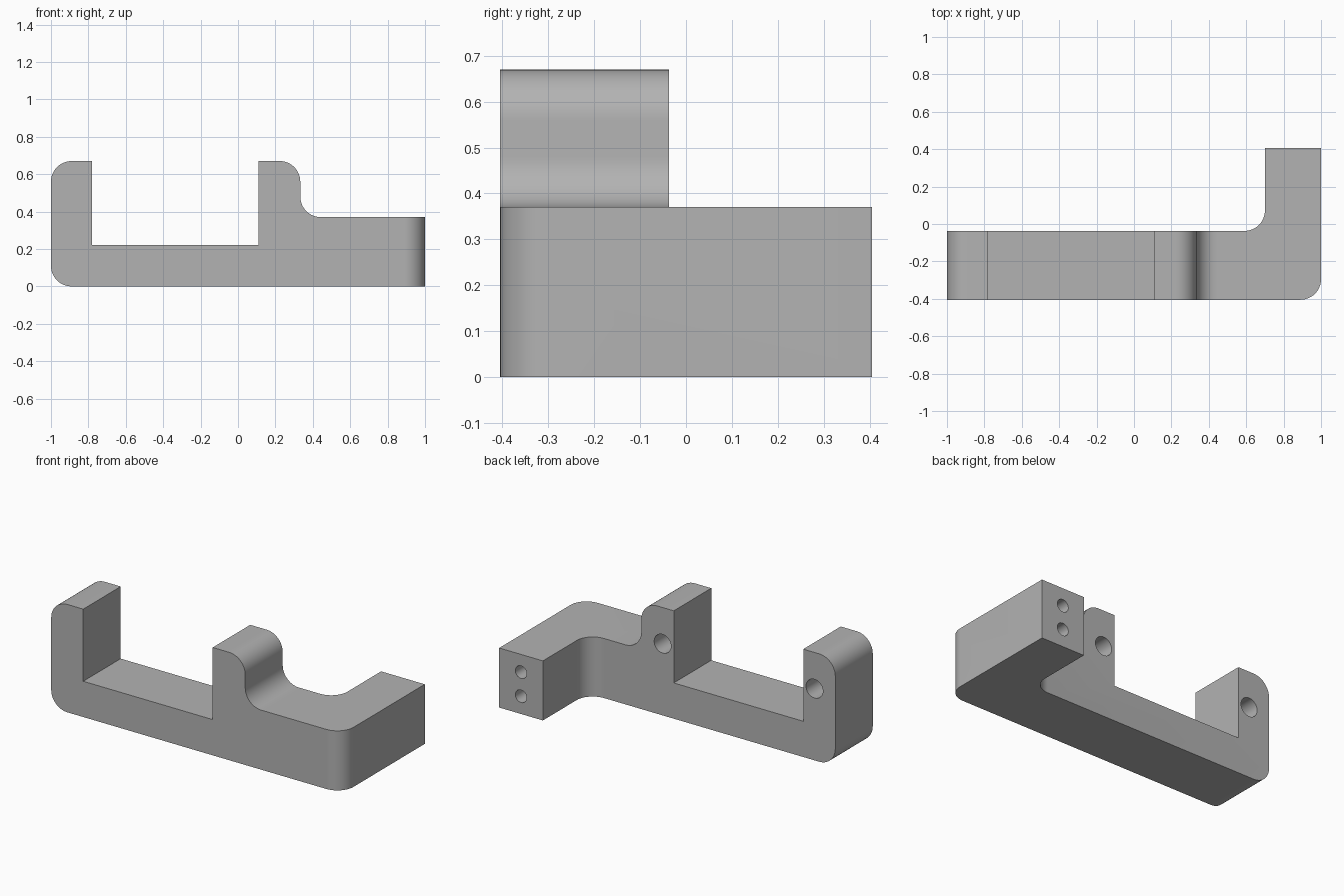
import bpy, bmesh, math
from mathutils import Vector, Matrix

cube = bpy.data.objects.get("Cube")
if cube:
    bpy.data.objects.remove(cube, do_unlink=True)

grey = bpy.data.materials.new("plain grey")
grey.use_nodes = True
colour = (0.45, 0.45, 0.45, 1)
grey.diffuse_color = colour
grey.node_tree.nodes["Principled BSDF"].inputs["Base Color"].default_value = colour

FRONT, BACK, BAR_BACK = -0.405, 0.405, -0.037
ROUND = 0.11
STEPS = 12


def rounded(points):
    """Outline from (u, v, radius) corners, with radius 0 left sharp."""
    out = []
    for i, (u, v, r) in enumerate(points):
        p = Vector((u, v))
        if not r:
            out.append(p)
            continue
        a = (Vector(points[i - 1][:2]) - p).normalized()
        b = (Vector(points[(i + 1) % len(points)][:2]) - p).normalized()
        centre = p + (a + b) * r
        for k in range(STEPS + 1):
            t = k / STEPS * math.pi / 2
            out.append(centre - b * r * math.cos(t) - a * r * math.sin(t))
    return out


def make_object(name, bm):
    bmesh.ops.recalc_face_normals(bm, faces=bm.faces)
    mesh = bpy.data.meshes.new(name)
    bm.to_mesh(mesh)
    bm.free()
    mesh.materials.append(grey)
    obj = bpy.data.objects.new(name, mesh)
    bpy.context.collection.objects.link(obj)
    return obj


def extrude(name, outline, place, sweep):
    bm = bmesh.new()
    face = bm.faces.new([bm.verts.new(place(p)) for p in outline])
    new = bmesh.ops.extrude_face_region(bm, geom=[face])["geom"]
    bmesh.ops.translate(bm, vec=sweep,
                        verts=[e for e in new if isinstance(e, bmesh.types.BMVert)])
    return make_object(name, bm)


def drill(name, x, z, back, radius, depth):
    """Blind hole cutter entering from the back."""
    bm = bmesh.new()
    spot = Matrix.Translation((x, back, z)) @ Matrix.Rotation(math.pi / 2, 4, "X")
    bmesh.ops.create_cone(bm, cap_ends=True, segments=32, radius1=radius,
                          radius2=radius, depth=2 * depth, matrix=spot)
    return make_object(name, bm)


def boolean(target, cutter, operation):
    mod = target.modifiers.new(cutter.name, "BOOLEAN")
    mod.operation, mod.solver, mod.object = operation, "EXACT", cutter
    bpy.context.view_layer.objects.active = target
    bpy.ops.object.modifier_apply(modifier=mod.name)
    bpy.data.objects.remove(cutter, do_unlink=True)


# Side-on outline: two uprights, the slot between them and the low shelf
side = rounded([(-1, 0, ROUND), (1, 0, 0), (1, 0.37, 0), (0.333, 0.37, ROUND),
                (0.333, 0.67, ROUND), (0.11, 0.67, 0), (0.11, 0.222, 0),
                (-0.78, 0.222, 0), (-0.78, 0.67, 0), (-1, 0.67, ROUND)])
bracket = extrude("bracket", side, lambda p: (p.x, FRONT, p.y), (0, BACK - FRONT, 0))

# Plan outline: long bar with an arm turning to the back
plan = rounded([(-1.1, FRONT, 0), (1, FRONT, ROUND), (1, BACK, 0),
                (0.7, BACK, 0), (0.7, BAR_BACK, ROUND), (-1.1, BAR_BACK, 0)])
boolean(bracket, extrude("plan_cutter", plan, lambda p: (p.x, p.y, -0.1), (0, 0, 1)),
        "INTERSECT")

# Screw holes in the uprights and in the arm end
for x in (-0.857, 0.187):
    boolean(bracket, drill("upright_hole", x, 0.445, BAR_BACK, 0.058, 0.25), "DIFFERENCE")
for z in (0.11, 0.26):
    boolean(bracket, drill("arm_hole", 0.85, z, BACK, 0.039, 0.25), "DIFFERENCE")

bpy.ops.object.select_all(action="DESELECT")
bracket.select_set(True)
bpy.context.view_layer.objects.active = bracket
bpy.ops.object.shade_smooth_by_angle(angle=math.radians(30))
